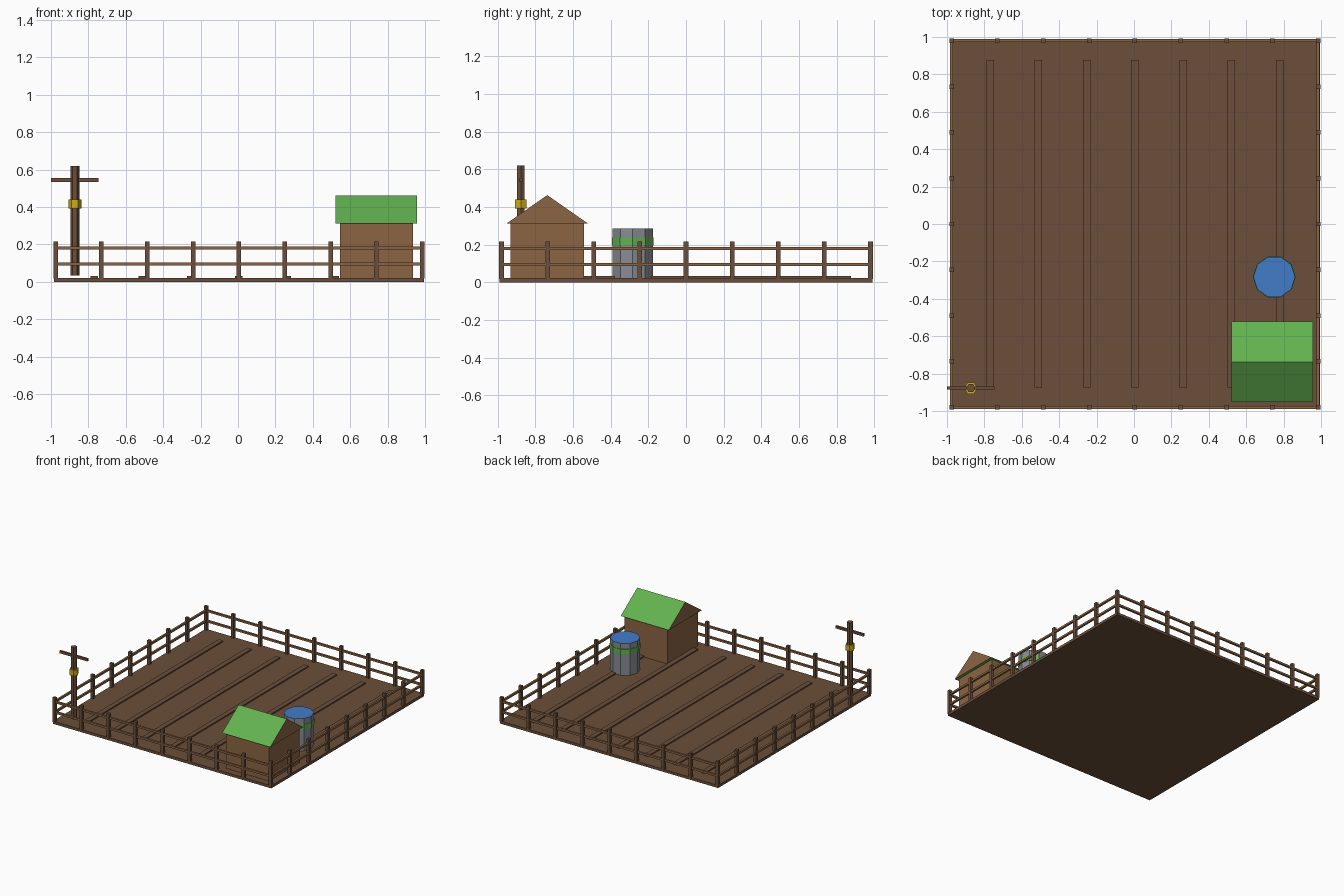
import bpy, bmesh, math
from mathutils import Matrix, Vector

if "Cube" in bpy.data.objects:
    bpy.data.objects.remove(bpy.data.objects["Cube"], do_unlink=True)

CX = 0.005  # plot centre in x


def material(name, rgb):
    linear = [((c / 255 + 0.055) / 1.055) ** 2.4 for c in rgb] + [1]
    m = bpy.data.materials.new(name)
    m.use_nodes = True
    m.diffuse_color = linear
    m.node_tree.nodes["Principled BSDF"].inputs["Base Color"].default_value = linear
    return m


soil = material("soil brown", (107, 79, 59))
timber = material("light timber", (139, 101, 67))
green = material("leaf green", (98, 178, 80))
grey = material("metal grey", (136, 140, 147))
blue = material("water blue", (66, 124, 200))
yellow = material("lamp yellow", (205, 172, 26))


def finish(name, bm, *mats):
    mesh = bpy.data.meshes.new(name)
    bm.to_mesh(mesh)
    bm.free()
    for m in mats:
        mesh.materials.append(m)
    obj = bpy.data.objects.new(name, mesh)
    bpy.context.collection.objects.link(obj)
    return obj


def add_box(bm, centre, size):
    mat = Matrix.Translation(centre) @ Matrix.Diagonal((*size, 1))
    bmesh.ops.create_cube(bm, size=1, matrix=mat)


def box(name, centre, size, mat):
    bm = bmesh.new()
    add_box(bm, centre, size)
    return finish(name, bm, mat)


def prism(name, sides, radius, x, y, z0, z1, *mats):
    """Upright prism with a corner towards +x; caps take the last material."""
    bm = bmesh.new()
    bmesh.ops.create_cone(bm, cap_ends=True, segments=sides, radius1=radius, radius2=radius,
                          depth=z1 - z0, matrix=Matrix.Translation((x, y, (z0 + z1) / 2))
                          @ Matrix.Rotation(math.pi / 2, 4, "Z"))
    bm.normal_update()
    for f in bm.faces:
        f.material_index = len(mats) - 1 if abs(f.normal.z) > 0.5 else 0
    return finish(name, bm, *mats)


# Ground and planting rows
box("ground", (CX, 0, 0.011), (1.98, 1.98, 0.022), soil)
rows = bmesh.new()
for i in range(-3, 4):
    add_box(rows, (CX + i * 0.258, 0.002, 0.024), (0.04, 1.75, 0.016))
finish("planting_rows", rows, soil)

# Fence: one side of posts and rails, turned to all four sides
posts, rails = bmesh.new(), bmesh.new()
for side in range(4):
    turn = Matrix.Translation((CX, 0, 0)) @ Matrix.Rotation(side * math.pi / 2, 4, "Z")
    for i in range(8):
        at = turn @ Vector((-0.98 + i * 0.245, -0.98, 0.117))
        add_box(posts, at, (0.024, 0.024, 0.2))
    for z in (0.095, 0.18):
        size = (1.96, 0.016, 0.016) if side % 2 == 0 else (0.016, 1.96, 0.016)
        add_box(rails, turn @ Vector((0, -0.98, z)), size)
finish("fence_posts", posts, soil)
finish("fence_rails", rails, timber)

# Shed with a gabled roof
SX, SY = CX + 0.735, -0.737
box("shed_walls", (SX, SY, 0.166), (0.39, 0.39, 0.294), timber)
bm = bmesh.new()
ends = []
for x in (SX - 0.218, SX + 0.218):
    ends.append([bm.verts.new((x, SY + dy, z))
                 for dy, z in ((-0.215, 0.313), (0.215, 0.313), (0, 0.463))])
for end in ends:
    bm.faces.new(end)
for i in range(3):
    j = (i + 1) % 3
    bm.faces.new((ends[0][i], ends[0][j], ends[1][j], ends[1][i]))
bmesh.ops.recalc_face_normals(bm, faces=bm.faces)
bm.normal_update()
for f in bm.faces:
    f.material_index = 1 if abs(f.normal.x) > 0.5 else 0
finish("shed_roof", bm, green, timber)

# Water barrel with a band
BX, BY = 0.75, -0.283
prism("water_barrel", 10, 0.112, BX, BY, 0.002, 0.285, grey, blue)
prism("barrel_band", 10, 0.115, BX, BY, 0.195, 0.238, green)

# Lamp pole with crossbar and lantern
PX, PY = -0.8725, -0.8775
prism("lamp_pole", 6, 0.024, PX, PY, 0.035, 0.62, soil)
box("pole_crossbar", (PX, PY, 0.545), (0.255, 0.017, 0.02), soil)
prism("lantern", 6, 0.035, PX, PY, 0.392, 0.44, yellow)
